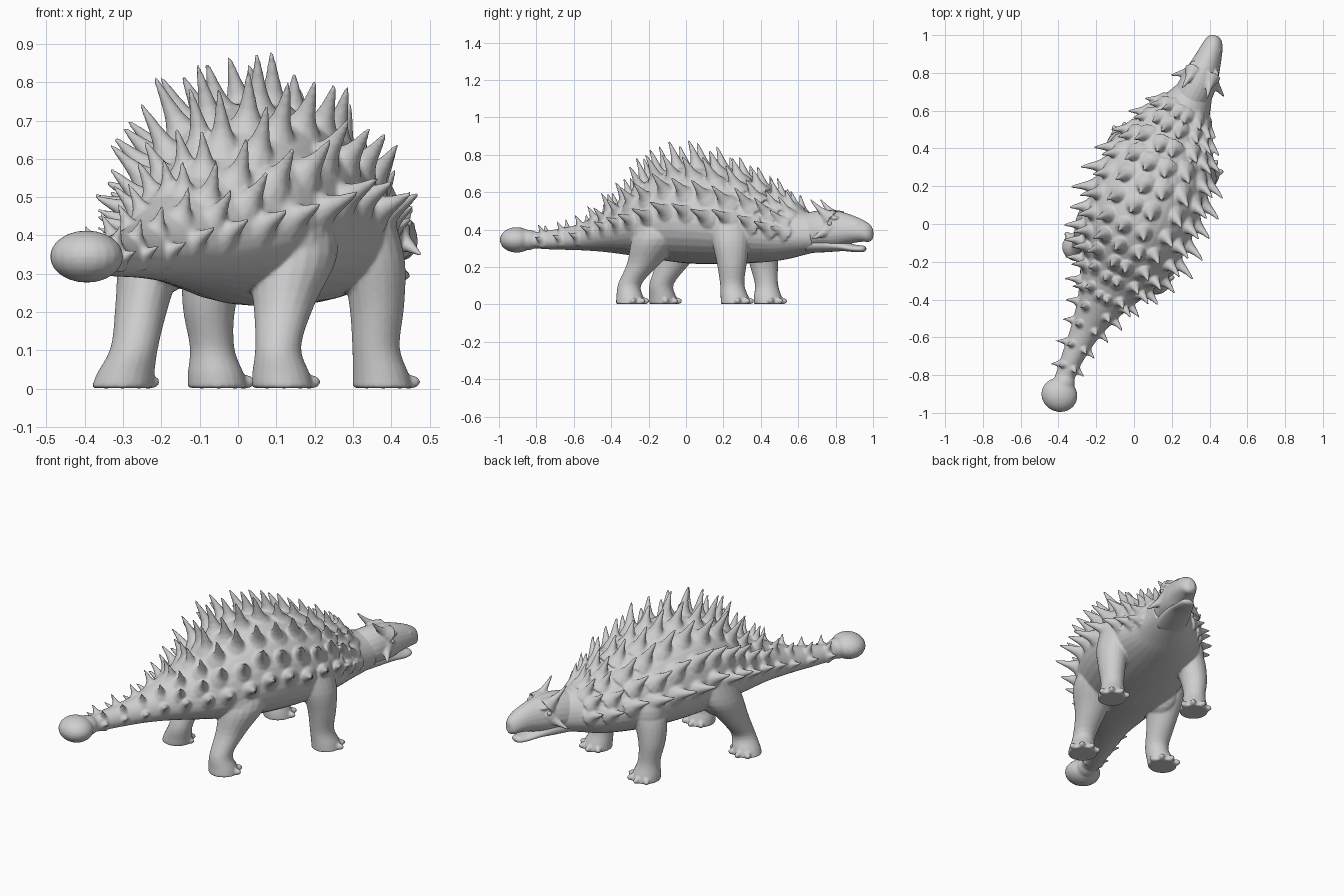
import bpy, bmesh, math, random
from mathutils import Vector, Matrix

random.seed(4)
cube = bpy.data.objects.get("Cube")
if cube:
    bpy.data.objects.remove(cube, do_unlink=True)

UP = Vector((0, 0, 1))
skin = bpy.data.materials.new("plain_grey")
skin.use_nodes = True
GREY = (0.62, 0.62, 0.62, 1)
skin.diffuse_color = GREY
bsdf = skin.node_tree.nodes["Principled BSDF"]
bsdf.inputs["Base Color"].default_value = GREY
bsdf.inputs["Roughness"].default_value = 0.7


def finish(bm, name, voxel=0, rounds=0):
    """Make the object, blending its parts into one skin if a voxel size is given."""
    bmesh.ops.recalc_face_normals(bm, faces=bm.faces)
    mesh = bpy.data.meshes.new(name)
    bm.to_mesh(mesh)
    bm.free()
    mesh.materials.append(skin)
    mesh.polygons.foreach_set("use_smooth", [True] * len(mesh.polygons))
    obj = bpy.data.objects.new(name, mesh)
    bpy.context.collection.objects.link(obj)
    if voxel:
        remesh = obj.modifiers.new("blend", "REMESH")
        remesh.mode = "VOXEL"
        remesh.voxel_size = voxel
        remesh.use_smooth_shade = True
        smooth = obj.modifiers.new("soften", "SMOOTH")
        smooth.factor = 0.5
        smooth.iterations = rounds


def sample(rows, u):
    """Smooth spline through rows of numbers."""
    u = min(max(u, 0), len(rows) - 1)
    i = min(int(u), len(rows) - 2)
    t = u - i
    a, b, c, d = (rows[min(max(i + k, 0), len(rows) - 1)] for k in (-1, 0, 1, 2))
    return [q + t * (r - p) / 2 + t * t * (p - 2.5 * q + 2 * r - s / 2)
            + t ** 3 * (3 * q - p - 3 * r + s) / 2 for p, q, r, s in zip(a, b, c, d)]


def frame(rows, u):
    """Centre, forward and side directions and section sizes along a body path."""
    x, y, low, high, half = sample(rows, u)
    p, q = sample(rows, u - 0.3), sample(rows, u + 0.3)
    fwd = Vector((q[0] - p[0], q[1] - p[1], 0)).normalized()
    mid = low + 0.42 * (high - low)
    return Vector((x, y, mid)), fwd, Vector((fwd.y, -fwd.x, 0)), half, high - mid, mid - low


def skin_rings(bm, rings):
    loops = [[bm.verts.new(p) for p in ring] for ring in rings]
    n = len(loops[0])
    for a, b in zip(loops, loops[1:]):
        for i in range(n):
            bm.faces.new((a[i], a[(i + 1) % n], b[(i + 1) % n], b[i]))
    bm.faces.new(loops[0][::-1])
    bm.faces.new(loops[-1])


def loft_body(bm, rows, n=32, steps=5):
    rings = []
    for k in range((len(rows) - 1) * steps + 1):
        c, fwd, side, w, h, d = frame(rows, k / steps)
        ring = []
        for i in range(n):
            a = math.tau * i / n
            z = math.sin(a) * (h if math.sin(a) > 0 else d)
            ring.append(c + side * w * math.cos(a) + UP * z)
        rings.append(ring)
    skin_rings(bm, rings)


def loft_leg(bm, rows, n=20, steps=4):
    rings = []
    for k in range((len(rows) - 1) * steps + 1):
        x, y, z, rx, ry = sample(rows, k / steps)
        rings.append([(x + rx * math.cos(math.tau * i / n),
                       y + ry * math.sin(math.tau * i / n), z) for i in range(n)])
    skin_rings(bm, rings)


def ball(bm, centre, size, turn=0):
    mat = Matrix.LocRotScale(Vector(centre), Matrix.Rotation(turn, 3, "Z"), Vector(size))
    bmesh.ops.create_uvsphere(bm, u_segments=20, v_segments=12, radius=1, matrix=mat)


def spike(bm, base, direction, bend, length, radius, n=12):
    """Flared cone that curves toward the bend direction."""
    direction = direction.normalized()
    e1 = direction.cross(Vector((0.37, 0.93, 0.05))).normalized()
    e2 = direction.cross(e1)
    rings = []
    for h, r in ((-0.25, 1.7), (0, 1.15), (0.12, 0.85), (0.3, 0.6), (0.55, 0.4),
                 (0.8, 0.24), (0.95, 0.14), (1, 0.06)):
        c = base + (direction * h + bend * h * h) * length
        rings.append([c + (e1 * math.cos(math.tau * i / n) + e2 * math.sin(math.tau * i / n))
                      * radius * r for i in range(n)])
    skin_rings(bm, rings)


# Body path from tail to neck: x, y, underside, top, half width
BODY = [(-.395, -.90, .31, .38, .05), (-.34, -.74, .295, .395, .055),
        (-.26, -.57, .29, .43, .08), (-.185, -.43, .28, .50, .125),
        (-.105, -.28, .26, .59, .20), (-.04, -.15, .24, .69, .26),
        (.02, 0, .22, .745, .29), (.085, .17, .215, .73, .295),
        (.15, .34, .22, .665, .265), (.215, .50, .235, .575, .20),
        (.275, .61, .26, .51, .14), (.33, .71, .285, .48, .095)]

# Legs from hip to sole: x, y, z, radius across, radius along
LEGS = [
    [(.12, -.10, .47, .12, .14), (.14, -.15, .35, .12, .14), (.12, -.225, .22, .08, .09),
     (.105, -.30, .11, .06, .063), (.112, -.30, .04, .075, .072), (.117, -.295, .002, .08, .08)],
    [(-.18, .02, .47, .09, .12), (-.225, -.01, .34, .085, .125), (-.25, -.07, .22, .07, .092),
     (-.27, -.13, .11, .062, .065), (-.293, -.125, .04, .075, .073), (-.303, -.12, .002, .08, .077)],
    [(.31, .24, .47, .09, .11), (.35, .24, .34, .085, .10), (.362, .245, .22, .072, .08),
     (.36, .247, .11, .062, .065), (.372, .26, .04, .073, .075), (.377, .265, .002, .078, .08)],
    [(.0, .38, .45, .09, .10), (-.05, .40, .34, .09, .09), (-.075, .415, .22, .07, .077),
     (-.068, .43, .11, .058, .062), (-.058, .437, .04, .073, .075), (-.053, .442, .002, .078, .08)]]

bm = bmesh.new()
loft_body(bm, BODY)
# Tail club
ball(bm, (-.395, -.905, .345), (.097, .09, .068), -0.4)
ball(bm, (-.375, -.85, .345), (.06, .075, .055), -0.4)
for leg in LEGS:
    loft_leg(bm, leg)
    # Shoulder or thigh bulge, then a fan of toes
    x, y, z, rx, ry = leg[1]
    ball(bm, (x * 0.9, y, z + .03), (rx, ry, .13))
    fx, fy = leg[-1][:2]
    for turn in (-60, -20, 20, 60):
        a = math.radians(68 + turn)
        ball(bm, (fx + .07 * math.cos(a), fy + .07 * math.sin(a), .018), (.03, .017, .018), a)

# Armour spikes in rows along the back and flanks, with fewer rows on the tail
for row, angle in enumerate((9, 33, 57, 80)):
    for sign in (1, -1):
        u = (3 if row % 2 else .9) + 0.3 * (row % 2)
        while u < 10.2:
            c, fwd, side, w, h, d = frame(BODY, u)
            a = math.radians(angle + random.uniform(-3, 3))
            out = side * sign
            base = c + out * w * math.cos(a) + UP * h * math.sin(a)
            normal = (out * math.cos(a) / w + UP * math.sin(a) / h).normalized()
            rump = math.exp(-(u - 5) ** 2) * row / 3
            length = (.048 + .24 * w) * (1 + .3 * rump) * random.uniform(.85, 1.1)
            lift = UP * (.12 + .25 * math.sin(a))
            spike(bm, base - normal * .006, normal - fwd * .2 + lift, UP * .1 - fwd * .2,
                  length, .02 + .085 * w)
            u += 0.63
finish(bm, "armoured_body", .0065, 3)

# Head: upper skull with beak, and lower jaw
SKULL = [(.29, .64, .28, .49, .10), (.335, .73, .30, .505, .098), (.368, .81, .305, .50, .086),
         (.395, .88, .325, .48, .07), (.415, .94, .335, .455, .056), (.425, .98, .335, .43, .04),
         (.43, .998, .35, .405, .018)]
JAW = [(.30, .66, .275, .38, .088), (.34, .76, .28, .37, .077), (.374, .84, .285, .34, .063),
       (.398, .90, .28, .32, .05), (.412, .945, .28, .315, .036), (.416, .96, .288, .308, .018)]
bm = bmesh.new()
loft_body(bm, SKULL, 24)
# Crown horns, cheek horns, brows and nostril bumps, with separate eyes
eyes = bmesh.new()
c, fwd, side, w, h, d = frame(SKULL, 1.5)
c.z = 0
for sign in (1, -1):
    out = side * sign
    spike(bm, c + out * .052 + UP * .475, out * .02 - fwd * .085 + UP * .07, UP * .15, .115, .032)
    spike(bm, c + out * .072 + UP * .39, out * .08 - fwd * .03 - UP * .04, -fwd * .15, .095, .036)
    ball(bm, c + out * .062 + fwd * .035 + UP * .462, (.022, .04, .014), -0.4)
    ball(bm, c + out * .035 + fwd * .165 + UP * .425, (.014, .02, .014), -0.4)
    ball(eyes, c + out * .084 + fwd * .03 + UP * .432, (.012, .012, .012))
finish(bm, "skull_and_horns", .005, 3)
finish(eyes, "eyes")
bm = bmesh.new()
loft_body(bm, JAW, 24)
finish(bm, "lower_jaw")
